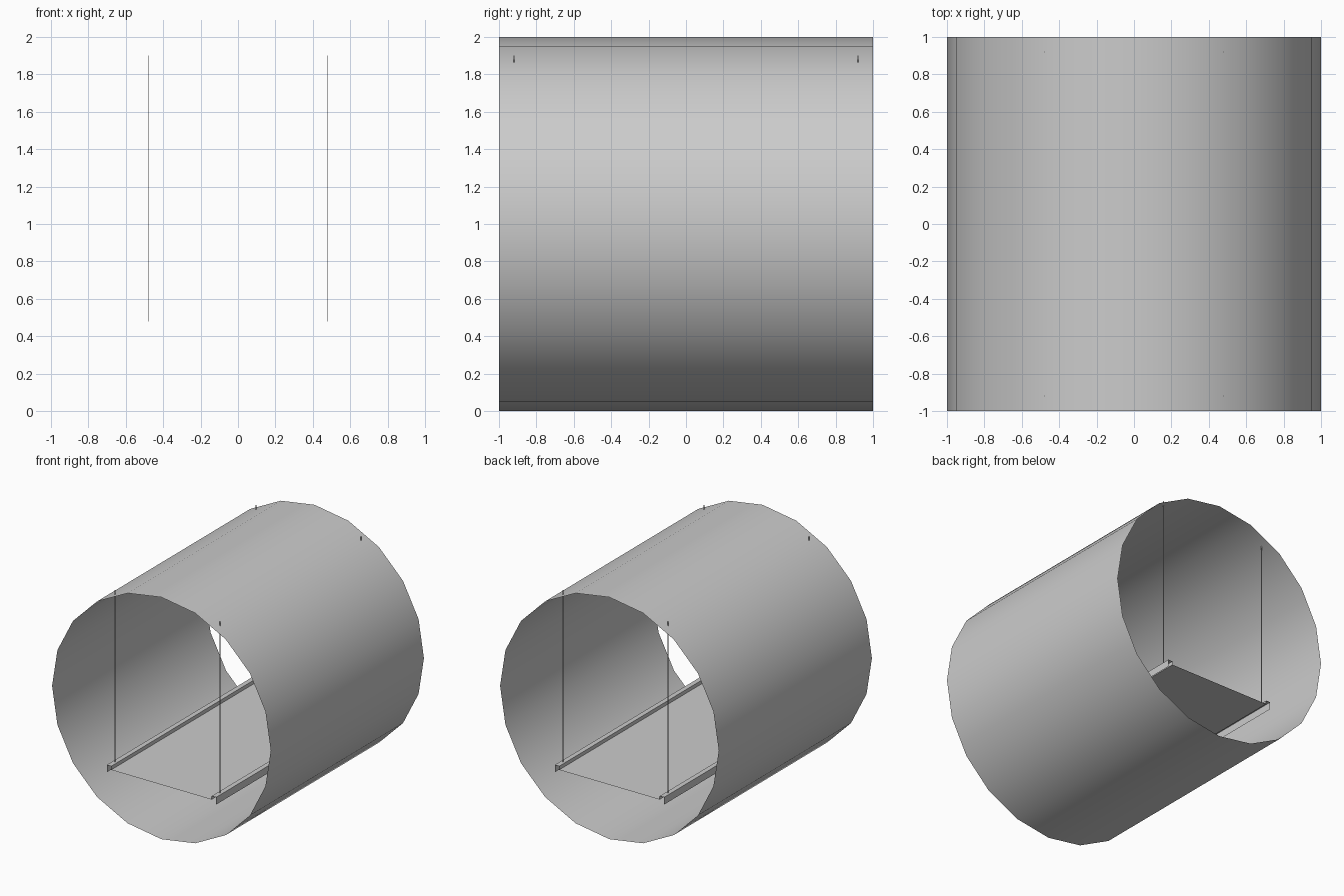
import bpy
import bmesh
from math import cos, sin, pi, radians

if "Cube" in bpy.data.objects:
    bpy.data.objects.remove(bpy.data.objects["Cube"])


def strip(name, profile, y=1.0, closed=False):
    """Sweep an x-z profile along y as an uncapped thin sheet."""
    bm = bmesh.new()
    rows = [[bm.verts.new((x, s, z)) for x, z in profile] for s in (-y, y)]
    n = len(profile)
    for i in range(n if closed else n - 1):
        j = (i + 1) % n
        bm.faces.new((rows[0][i], rows[0][j], rows[1][j], rows[1][i]))
    me = bpy.data.meshes.new(name)
    bm.normal_update()
    bm.to_mesh(me)
    bm.free()
    ob = bpy.data.objects.new(name, me)
    bpy.context.collection.objects.link(ob)
    return ob


# open 20-sided tube, smooth shaded, lying along y
ring = [(cos(2 * pi * i / 20), 1 + sin(2 * pi * i / 20)) for i in range(20)]
tube = strip("tube", ring, closed=True)
bpy.context.view_layer.objects.active = tube
tube.select_set(True)
bpy.ops.object.shade_smooth_by_angle(angle=radians(30))

# thin floor panel hung between the rails
strip("floor_panel", [(0.46, 0.45), (-0.46, 0.45)])

# channel rails on both sides: outer flange, top, inner flange
for s, side in ((-1, "left"), (1, "right")):
    prof = [(s * 0.5, 0.42), (s * 0.5, 0.48), (s * 0.46, 0.48), (s * 0.46, 0.45)]
    strip("rail_" + side, prof if s > 0 else prof[::-1])

    # thin suspension wires near both ends
    for y, end in ((-0.92, "front"), (0.92, "back")):
        bpy.ops.mesh.primitive_cube_add(size=1, location=(s * 0.48, y, 1.19))
        wire = bpy.context.object
        wire.name = f"wire_{end}_{side}"
        wire.scale = (0.005, 0.007, 1.42)
